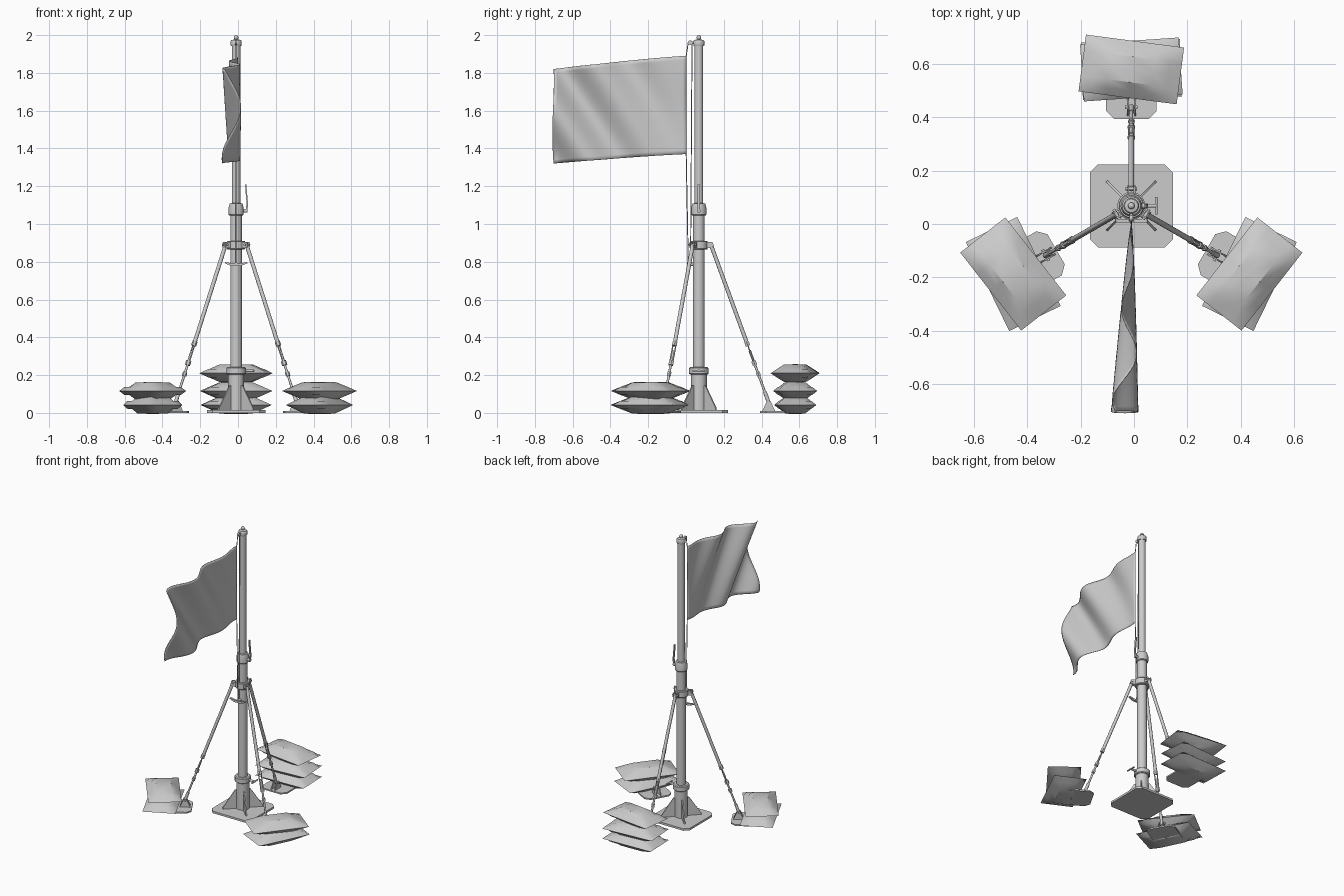
import bpy, bmesh, math
from mathutils import Vector, Matrix

if "Cube" in bpy.data.objects:
    bpy.data.objects.remove(bpy.data.objects["Cube"])

PX, PY = -0.01, 0.068          # mast axis


def make(name, verts, faces):
    me = bpy.data.meshes.new(name)
    me.from_pydata([tuple(v) for v in verts], [], faces)
    bm = bmesh.new()
    bm.from_mesh(me)
    bmesh.ops.recalc_face_normals(bm, faces=bm.faces)
    bm.to_mesh(me)
    bm.free()
    ob = bpy.data.objects.new(name, me)
    bpy.context.collection.objects.link(ob)
    return ob


def lathe(name, prof, n=32):
    """Revolve (radius, z) points round the mast axis, capped at both ends."""
    verts = [(PX + r * math.cos(2 * math.pi * i / n), PY + r * math.sin(2 * math.pi * i / n), z)
             for r, z in prof for i in range(n)]
    faces = [(k * n + i, k * n + (i + 1) % n, (k + 1) * n + (i + 1) % n, (k + 1) * n + i)
             for k in range(len(prof) - 1) for i in range(n)]
    faces += [tuple(range(n)), tuple(range((len(prof) - 1) * n, len(prof) * n))]
    return make(name, verts, faces)


def rod(name, a, b, r, n=12):
    a, b = Vector(a), Vector(b)
    q = (b - a).to_track_quat('Z', 'Y')
    ring = [q @ Vector((r * math.cos(2 * math.pi * i / n), r * math.sin(2 * math.pi * i / n), 0)) for i in range(n)]
    faces = [(i, (i + 1) % n, n + (i + 1) % n, n + i) for i in range(n)]
    faces += [tuple(range(n)), tuple(range(n, 2 * n))]
    return make(name, [a + v for v in ring] + [b + v for v in ring], faces)


def prism(name, pts, offset, mat=Matrix()):
    """Extrude a flat 3D outline by an offset vector."""
    n = len(pts)
    pts = [Vector(p) for p in pts]
    verts = [mat @ p for p in pts] + [mat @ (p + Vector(offset)) for p in pts]
    faces = [(i, (i + 1) % n, n + (i + 1) % n, n + i) for i in range(n)]
    faces += [tuple(range(n)), tuple(range(n, 2 * n))]
    return make(name, verts, faces)


def plate(name, x0, x1, w, c, h, mat):
    pts = [(x0 + c, -w, 0), (x1 - c, -w, 0), (x1, c - w, 0), (x1, w - c, 0),
           (x1 - c, w, 0), (x0 + c, w, 0), (x0, w - c, 0), (x0, c - w, 0)]
    return prism(name, pts, (0, 0, h), mat)


def frame(deg):
    """Mast-centred frame whose x axis points outwards at the given angle."""
    return Matrix.Translation((PX, PY, 0)) @ Matrix.Rotation(math.radians(deg), 4, 'Z')


def sandbag(name, mat, z, turn):
    us = [-1, -0.75, -0.45, 0, 0.45, 0.75, 1]
    hs = [0, 0.45, 0.96, 1, 0.96, 0.45, 0]
    n = len(us)
    m = mat @ Matrix.Translation((0.51, 0, z)) @ Matrix.Rotation(math.radians(turn), 4, 'Z')
    verts, faces = [], []
    for s in (1, -1):
        o = len(verts)
        verts += [m @ Vector((u * 0.107, v * 0.185, s * 0.048 * min(hs[i], hs[j])))
                  for i, u in enumerate(us) for j, v in enumerate(us)]
        faces += [(o + i * n + j, o + i * n + j + 1, o + (i + 1) * n + j + 1, o + (i + 1) * n + j)
                  for i in range(n - 1) for j in range(n - 1)]
    ob = make(name, verts, faces)
    bm = bmesh.new()
    bm.from_mesh(ob.data)
    bmesh.ops.remove_doubles(bm, verts=bm.verts, dist=1e-5)
    bmesh.ops.recalc_face_normals(bm, faces=bm.faces)
    bm.to_mesh(ob.data)
    bm.free()


# Base plate, socket and diagonal gussets
plate('base_plate', -0.155, 0.155, 0.155, 0.03, 0.014, frame(0))
lathe('base_socket', [(0.042, 0.01), (0.042, 0.21)])
for k in range(4):
    prism(f'base_gusset_{k}', [(0.035, -0.004, 0.01), (0.13, -0.004, 0.01), (0.13, -0.004, 0.025),
                               (0.05, -0.004, 0.145), (0.035, -0.004, 0.145)], (0, 0.008, 0), frame(45 + 90 * k))

# Mast tubes, collars and finial
lathe('lower_mast', [(0.031, 0.02), (0.031, 1.06)])
lathe('upper_mast', [(0.023, 1.0), (0.023, 1.96)])
lathe('base_clamp', [(0.046, 0.203), (0.052, 0.208), (0.052, 0.237), (0.046, 0.242)])
lathe('strut_collar', [(0.044, 0.865), (0.047, 0.869), (0.047, 0.907), (0.044, 0.911)])
lathe('mast_joint', [(0.036, 1.045), (0.04, 1.05), (0.04, 1.085), (0.034, 1.108), (0.025, 1.11)])
lathe('mast_cap', [(0.027, 1.942), (0.029, 1.946), (0.029, 1.968), (0.025, 1.974), (0.01, 1.977)])
lathe('finial', [(0.007, 1.97)] + [(max(0.0125 * math.sin(a), 0.0005), 1.9875 - 0.0125 * math.cos(a))
                                   for a in [0.6 + i * (math.pi - 0.6) / 7 for i in range(8)]], 20)

# Clamp handle and joint lever on the right side
rod('clamp_bolt', (PX + 0.04, PY, 0.223), (PX + 0.095, PY, 0.223), 0.007)
rod('clamp_handle', (PX + 0.093, PY - 0.033, 0.223), (PX + 0.093, PY + 0.033, 0.223), 0.005)
rod('joint_pivot', (PX + 0.035, PY, 1.07), (PX + 0.06, PY, 1.07), 0.01)
prism('joint_lever', [(0.05, -0.006, 1.06), (0.06, -0.006, 1.06), (0.063, -0.006, 1.11), (0.054, -0.006, 1.21),
                      (0.047, -0.006, 1.21), (0.055, -0.006, 1.11)], (0, 0.012, 0), frame(0))

# Three struts with turnbuckles, feet and sandbags
top, foot = Vector((0.064, 0, 0.89)), Vector((0.37, 0, 0.055))
along = (foot - top).normalized()
across = Vector((0, 1, 0))
for side, deg, turns in (('back', 90, (2, 4, -7.5)), ('left', 210, (-4, 8)), ('right', -30, (4, -8))):
    m = frame(deg)

    def at(z, off=0):
        return m @ (top + along * ((z - 0.89) / along.z) + across * off)
    for s in (-1, 1):
        y0 = s * 0.012 - 0.003
        prism(f'{side}_collar_ear_{s}', [(0.04, y0, 0.872), (0.072, y0, 0.872), (0.078, y0, 0.89),
                                         (0.072, y0, 0.904), (0.04, y0, 0.904)], (0, 0.006, 0), m)
        rod(f'{side}_turnbuckle_bar_{s}', at(0.365, s * 0.009), at(0.265, s * 0.009), 0.0035, 8)
    rod(f'{side}_collar_pin', m @ Vector((0.064, -0.022, 0.89)), m @ Vector((0.064, 0.022, 0.89)), 0.006)
    rod(f'{side}_strut', at(0.89), at(0.375), 0.0105, 16)
    rod(f'{side}_turnbuckle_top', at(0.378), at(0.355), 0.014, 6)
    rod(f'{side}_turnbuckle_bottom', at(0.275), at(0.252), 0.014, 6)
    rod(f'{side}_strut_rod', at(0.33), at(0.055), 0.0065)
    rod(f'{side}_lock_nut', at(0.215), at(0.195), 0.012, 6)
    rod(f'{side}_strut_end', at(0.11), at(0.05), 0.010)
    plate(f'{side}_foot_plate', 0.325, 0.53, 0.095, 0.03, 0.010, m)
    for s in (-1, 1):
        y0 = s * 0.014 - 0.003
        prism(f'{side}_foot_lug_{s}', [(0.335, y0, 0.008), (0.405, y0, 0.008), (0.38, y0, 0.062),
                                       (0.36, y0, 0.062)], (0, 0.006, 0), m)
    rod(f'{side}_foot_pin', m @ Vector((0.37, -0.024, 0.05)), m @ Vector((0.37, 0.024, 0.05)), 0.006)
    for i, t in enumerate(turns):
        sandbag(f'{side}_sandbag_{i}', m, (0.042, 0.116, 0.210)[i], t)

# Cleat on the front of the mast
rod('cleat_post', (PX, PY - 0.028, 0.787), (PX, PY - 0.058, 0.787), 0.010)
prism('cleat_horns', [(-0.06, -0.064, 0.792), (-0.025, -0.064, 0.778), (0.025, -0.064, 0.778), (0.06, -0.064, 0.792),
                      (0.058, -0.064, 0.798), (0.02, -0.064, 0.792), (-0.02, -0.064, 0.792),
                      (-0.058, -0.064, 0.798)], (0, 0.014, 0), frame(0))

# Pulley and halyard
rod('pulley_arm', (PX, PY - 0.02, 1.96), (PX, 0.018, 1.96), 0.006)
rod('pulley_wheel', (PX - 0.006, 0.022, 1.96), (PX + 0.006, 0.022, 1.96), 0.012, 20)
rope = [(PX, 0.012, 1.962), (PX, 0.001, 1.89), (PX, 0.001, 1.37), (PX, 0.012, 0.79)]
for i in range(3):
    rod(f'halyard_front_{i}', rope[i], rope[i + 1], 0.0025, 8)
rod('halyard_back', (PX, 0.032, 1.962), (PX, 0.024, 0.79), 0.0025, 8)

# Waving flag
nu, nv = 40, 24
verts = []
for i in range(nu + 1):
    t = i / nu
    for j in range(nv + 1):
        v = j / nv
        ph = math.pi / 2 + 5.8 * (v - 0.6) + 4 * math.pi * (1 - t)
        x = PX - 0.025 * t + 0.05 * t ** 0.8 * math.sin(ph)
        zb, zt = 1.37 - 0.05 * t ** 1.2, 1.89 - 0.07 * t ** 1.2
        verts.append((x, -0.703 * t - 0.004 * t * math.cos(ph), zb + (zt - zb) * v))
flag = make('flag', verts, [(i * (nv + 1) + j, i * (nv + 1) + j + 1, (i + 1) * (nv + 1) + j + 1, (i + 1) * (nv + 1) + j)
                            for i in range(nu) for j in range(nv)])
cloth = flag.modifiers.new('thickness', 'SOLIDIFY')
cloth.thickness = 0.003
cloth.offset = 0

# Smooth shading with crisp edges
for ob in bpy.context.collection.objects:
    ob.select_set(True)
bpy.context.view_layer.objects.active = flag
bpy.ops.object.shade_smooth_by_angle(angle=math.radians(35))
